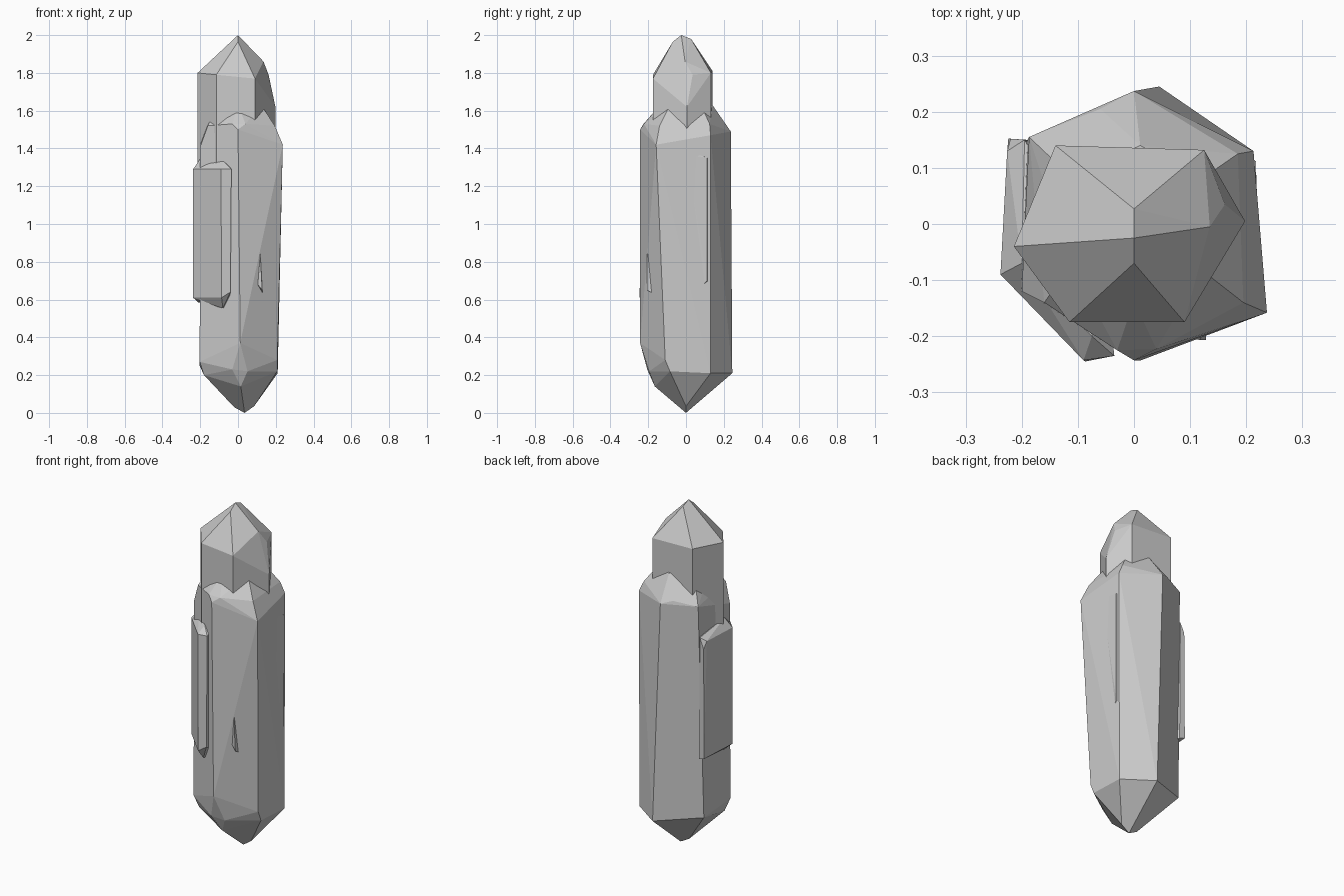
import bpy, bmesh, math


def crystal(name, points):
    """Flat-faceted crystal: convex hull of its corner points."""
    bm = bmesh.new()
    for p in points:
        bm.verts.new(p)
    res = bmesh.ops.convex_hull(bm, input=bm.verts[:])
    loose = [v for v in bm.verts if not v.link_faces]
    bmesh.ops.delete(bm, geom=loose, context='VERTS')
    bmesh.ops.dissolve_limit(bm, angle_limit=math.radians(4),
                             verts=bm.verts[:], edges=bm.edges[:])
    bmesh.ops.recalc_face_normals(bm, faces=bm.faces[:])
    mesh = bpy.data.meshes.new(name)
    bm.to_mesh(mesh)
    bm.free()
    obj = bpy.data.objects.new(name, mesh)
    bpy.context.collection.objects.link(obj)
    return obj


def ring(outline, z, s=1.0):
    return [(x * s, y * s, z) for x, y in outline]


# main body: six-sided shaft, bevelled shoulder, pointed foot
shoulder = [(0.0, -0.243, 1.50), (-0.03, -0.225, 1.53), (0.04, -0.223, 1.53),
            (0.237, -0.158, 1.42), (0.195, -0.14, 1.52), (0.213, 0.13, 1.47),
            (0.185, 0.125, 1.53), (0.0, 0.237, 1.49), (-0.06, 0.205, 1.51),
            (-0.187, 0.155, 1.49), (-0.2, -0.12, 1.41), (-0.16, -0.14, 1.52)]
cap = ring([(0.0, -0.245), (0.22, -0.15), (0.21, 0.14), (0.02, 0.25),
            (-0.2, 0.15), (-0.2, -0.13)], 1.63, 0.56)
foot = [(0.012, -0.243, 0.37), (-0.03, -0.205, 0.23), (0.05, -0.195, 0.22),
        (0.208, -0.11, 0.28), (0.208, -0.085, 0.22), (0.21, 0.13, 0.21),
        (0.045, 0.245, 0.21), (-0.203, 0.125, 0.25), (-0.203, -0.12, 0.27),
        (-0.18, -0.10, 0.2), (0.015, -0.165, 0.14),
        (-0.02, 0.0, 0.03), (0.035, 0.0, 0.0), (0.085, 0.0, 0.035)]
crystal("main_crystal", shoulder + cap + foot)

# upper crystal rising out of the body
hexagon = [(-0.14, 0.14), (0.125, 0.132), (0.198, 0.005),
           (0.09, -0.175), (-0.115, -0.175), (-0.214, -0.04)]
tip = [(0, -0.025, 2.0), (0, 0.027, 1.98), (0, -0.07, 1.965),
       (-0.14, 0.14, 1.81), (-0.214, -0.04, 1.80), (-0.115, -0.175, 1.79),
       (0.09, -0.175, 1.77), (0.125, 0.132, 1.80), (0.135, -0.005, 1.86),
       (0.162, 0.035, 1.79), (0.198, 0.005, 1.62)]
crystal("upper_crystal", ring(hexagon, 1.2) + tip)

# side crystal on the front left
crystal("side_crystal", [
    (-0.238, -0.09, 1.29), (-0.226, 0.13, 1.29), (-0.22, 0.152, 1.25),
    (-0.195, 0.15, 1.31), (-0.09, -0.243, 1.29), (-0.035, -0.235, 1.29),
    (-0.20, -0.07, 1.345), (-0.075, -0.20, 1.33), (-0.05, -0.1, 1.34),
    (-0.238, -0.09, 0.61), (-0.224, 0.152, 0.61), (-0.19, 0.15, 0.6),
    (-0.087, -0.245, 0.61), (-0.04, -0.235, 0.64),
    (-0.21, -0.06, 0.585), (-0.08, -0.205, 0.555), (-0.05, -0.1, 0.55)])

# thin slivers breaking through the body faces
crystal("right_sliver", [
    (0.217, 0.112, 1.35), (0.217, 0.112, 0.70), (0.19, 0.125, 1.35),
    (0.19, 0.125, 0.68), (0.221, 0.0, 1.37), (0.19, 0.0, 1.38),
    (0.19, 0.0, 0.58), (0.217, 0.06, 1.37)])
crystal("front_sliver", [
    (0.118, -0.207, 0.84), (0.128, -0.207, 0.65), (0.105, -0.204, 0.68),
    (0.118, -0.17, 0.86), (0.13, -0.17, 0.63)])
